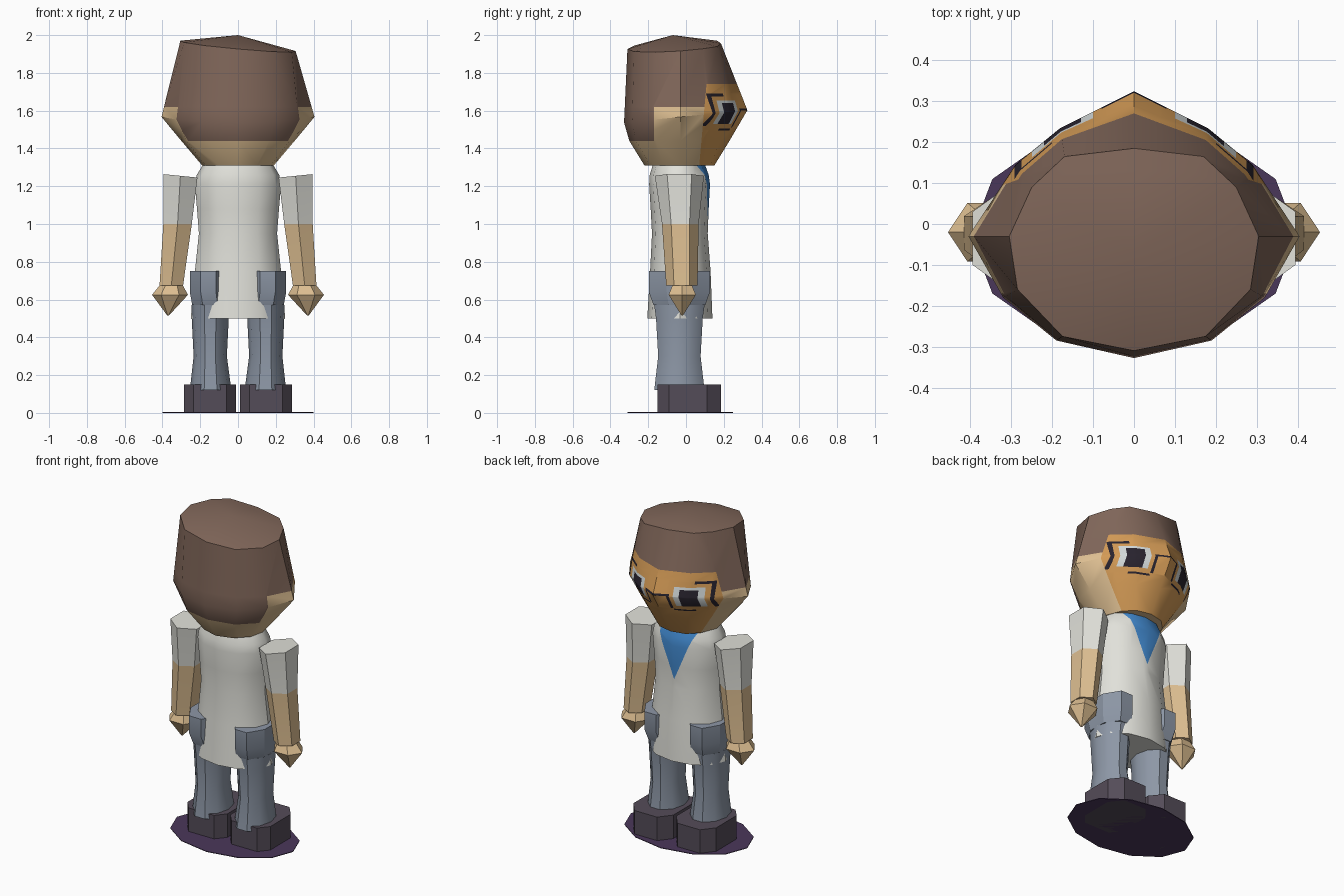
import bpy, bmesh, math
from mathutils import Vector

if "Cube" in bpy.data.objects:
    bpy.data.objects.remove(bpy.data.objects["Cube"])


def linear(v):
    v /= 255
    return v / 12.92 if v <= 0.04045 else ((v + 0.055) / 1.055) ** 2.4


def material(name, r, g, b):
    m = bpy.data.materials.new(name)
    m.diffuse_color = (linear(r), linear(g), linear(b), 1)
    m.use_nodes = True
    m.node_tree.nodes["Principled BSDF"].inputs["Base Color"].default_value = m.diffuse_color
    return m


HAIR = material("brown hair", 129, 103, 90)
FACE = material("orange face", 212, 155, 86)
SKIN = material("tan skin", 222, 191, 146)
COAT = material("coat white", 225, 225, 218)
JEANS = material("denim grey", 141, 151, 166)
SHOE = material("shoe charcoal", 84, 76, 88)
DISC = material("dark purple", 74, 55, 90)
SCARF = material("scarf blue", 66, 138, 208)
WHITE = material("eye white", 212, 218, 218)
BLACK = material("near black", 40, 35, 46)


def ring(z, cx, cy, rx, ry, n=12, phase=0.0):
    return [Vector((cx + rx * math.cos(phase + math.tau * i / n),
                    cy + ry * math.sin(phase + math.tau * i / n), z)) for i in range(n)]


def loft(rings, apex=None):
    bm = bmesh.new()
    vs = [[bm.verts.new(p) for p in r] for r in rings]
    n = len(vs[0])
    for a, b in zip(vs, vs[1:]):
        for i in range(n):
            j = (i + 1) % n
            bm.faces.new((a[i], a[j], b[j], b[i]))
    bm.faces.new(vs[0])
    if apex:
        top = bm.verts.new(apex)
        for i in range(n):
            bm.faces.new((vs[-1][i], vs[-1][(i + 1) % n], top))
    else:
        bm.faces.new(vs[-1])
    bmesh.ops.recalc_face_normals(bm, faces=bm.faces)
    return bm


def cut(bm, co, no, test=lambda c: True):
    fs = [f for f in bm.faces if test(f.calc_center_median())]
    es = {e for f in fs for e in f.edges}
    vs = {v for f in fs for v in f.verts}
    bmesh.ops.bisect_plane(bm, geom=list(vs) + list(es) + fs, plane_co=co, plane_no=no, dist=1e-5)


def finish(name, bm, mats, rule=None, angle=35):
    me = bpy.data.meshes.new(name)
    for m in mats:
        me.materials.append(m)
    if rule:
        for f in bm.faces:
            f.material_index = mats.index(rule(f.calc_center_median()))
    bm.to_mesh(me)
    bm.free()
    ob = bpy.data.objects.new(name, me)
    bpy.context.collection.objects.link(ob)
    bpy.ops.object.select_all(action='DESELECT')
    bpy.context.view_layer.objects.active = ob
    ob.select_set(True)
    bpy.ops.object.shade_smooth_by_angle(angle=math.radians(angle))
    return ob


# Base disc
finish("base_disc", loft([ring(0.0, 0, -0.03, 0.4, 0.28), ring(0.004, 0, -0.03, 0.4, 0.28)]), [DISC])

# Head: half outlines running from nose to nape, mirrored in x
def head_ring(half, height):
    pts = half + [(-x, y) for x, y in reversed(half[1:-1])]
    return [Vector((x, y, height(x, y))) for x, y in pts]


low = [(0, .15), (.09, .13), (.15, .07), (.19, -.03), (.17, -.12), (.10, -.19), (0, -.22)]
jaw = [(0, .23), (.135, .18), (.22, .11), (.30, -.03), (.275, -.16), (.165, -.265), (0, -.30)]
wide = [(0, .325), (.18, .235), (.29, .145), (.405, -.03), (.32, -.18), (.19, -.285), (0, -.328)]
crown = [(0, .185), (.17, .165), (.25, .09), (.305, -.03), (.285, -.16), (.175, -.275), (0, -.31)]
bm = loft([head_ring(low, lambda x, y: 1.31),
           head_ring(jaw, lambda x, y: 1.44),
           head_ring(wide, lambda x, y: 1.57 + 0.1 * y),
           head_ring(crown, lambda x, y: 1.945 - 0.09 * x + 0.06 * y)], apex=(0, -.07, 2.0))

# Painted eyes and spectacles as rectangles: x0, x1, z0, z1
paint = [((.13, .22, 1.53, 1.64), BLACK), ((.10, .25, 1.53, 1.655), WHITE),
         ((.275, .292, 1.52, 1.685), BLACK), ((.20, .292, 1.675, 1.69), BLACK),
         ((.0, .07, 1.60, 1.612), BLACK), ((.065, .08, 1.51, 1.612), BLACK),
         ((.08, .19, 1.495, 1.505), BLACK)]
HAIRLINE = 1.74


def in_front(c):
    return c.y - 0.09 * (c.z - 1.31) > 0.07


cut(bm, (0, .07, 1.31), (0, 1, -.09))
cut(bm, (0, 0, HAIRLINE), (0, 0, 1), in_front)
cut(bm, (0, 0, 1.62), (0, 0, 1), lambda c: not in_front(c))
cut(bm, (0, -.17, 0), (0, 1, 0), lambda c: c.z < 1.7)


def on_face(c):
    return in_front(c) and 1.35 < c.z < HAIRLINE


for z in sorted({v for r, m in paint for v in r[2:]}):
    cut(bm, (0, 0, z), (0, 0, 1), on_face)
for x in sorted({v for r, m in paint for v in r[:2]}):
    for s in ((-1, 1) if x else (1,)):
        cut(bm, (s * x, 0, 0), (1, 0, 0), lambda c: on_face(c) and 1.49 < c.z < 1.7)


def head_colour(c):
    if in_front(c):
        if c.z > HAIRLINE:
            return HAIR
        for (x0, x1, z0, z1), m in paint:
            if x0 < abs(c.x) < x1 and z0 < c.z < z1:
                return m
        return SKIN if c.z < 1.312 else FACE
    return HAIR if c.z > 1.62 or (c.y < -.17 and c.z > 1.44) else SKIN


finish("head", bm, [HAIR, FACE, SKIN, WHITE, BLACK], head_colour, 40)

# Coat with a pointed scarf cut into the chest
profile = [(.50, .25, -.205, .14), (.75, .228, -.19, .13), (.95, .207, -.18, .115),
           (1.08, .217, -.187, .12), (1.21, .228, -.195, .127), (1.26, .218, -.192, .12),
           (1.315, .185, -.175, .10)]
bm = loft([ring(z, 0, (a + b) / 2, w, (b - a) / 2) for z, w, a, b in profile])
for s in (-1, 1):
    cut(bm, (0, 0, 1.0), (1, 0, -s * .42), lambda c: c.y > 0 and c.z > .95)
finish("coat", bm, [COAT, SCARF],
       lambda c: SCARF if c.y > .05 and abs(c.x) < .42 * (c.z - 1.0) else COAT, 40)

for s, side in ((-1, "left"), (1, "right")):
    # Trouser leg with the hip showing through the side slit
    legs = [(.12, .145, -.035, .11, .14), (.30, .147, -.035, .088, .118), (.50, .147, -.035, .098, .13),
            (.57, .147, -.035, .10, .14), (.64, .157, -.035, .103, .165), (.75, .157, -.035, .103, .165)]
    finish(side + "_leg", loft([ring(z, s * x, y, a, b, 8, math.pi / 8) if z > .6
                                else ring(z, s * x, y, a, b, 10) for z, x, y, a, b in legs[:4]]),
           [JEANS])
    finish(side + "_hip", loft([ring(z, s * x, y, a * 1.03, b * 1.06, 8, math.pi / 8)
                                for z, x, y, a, b in legs[3:]]), [JEANS], None, 30)

    # Shoe: chamfered block
    sole = [(.06, -.15), (.235, -.15), (.285, -.09), (.285, .11), (.225, .185),
            (.07, .185), (.01, .11), (.01, -.09)]
    finish(side + "_shoe", loft([[Vector((s * x, y, z)) for x, y in sole] for z in (0, .15)]),
           [SHOE], None, 30)

    # Sleeve and forearm share one tapered hexagonal shape
    arm = [ring(.675, s * .353, -.022, .072, .083, 6, math.pi / 6),
           ring(1.0, s * .32, -.03, .087, .097, 6, math.pi / 6),
           ring(1.255, s * .305, -.035, .104, .13, 6, math.pi / 6)]
    for p in arm[2]:
        p.z += (abs(p.x) - .305) * .1
    finish(side + "_arm", loft(arm), [COAT, SKIN], lambda c: COAT if c.z > 1.0 else SKIN, 30)

    # Hand: faceted point
    finish(side + "_hand", loft([ring(.515, s * .37, -.02, .004, .004, 6),
                                 ring(.625, s * .36, -.02, .095, .083, 6),
                                 ring(.685, s * .352, -.02, .055, .055, 6)]), [SKIN], None, 30)
